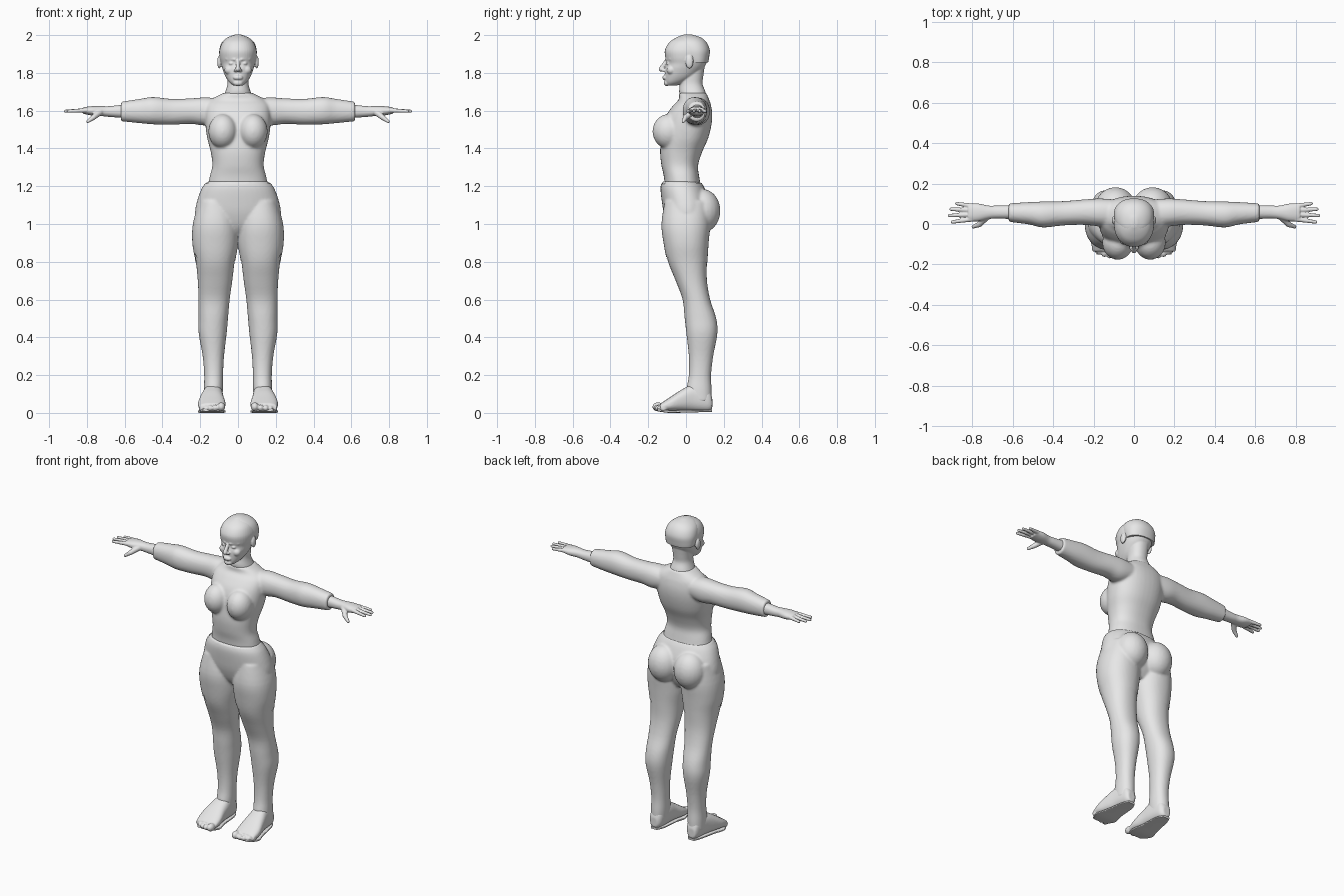
import bpy, bmesh, math
from mathutils import Vector, Matrix

grey = bpy.data.materials.new("plain_grey")
grey.diffuse_color = (0.8, 0.8, 0.8, 1)


def spline(rows, steps=4):
    """Catmull-Rom resampling of a table of cross-sections."""
    out = []
    for i in range(len(rows) - 1):
        p = [rows[max(i - 1, 0)], rows[i], rows[i + 1], rows[min(i + 2, len(rows) - 1)]]
        for k in range(steps):
            t = k / steps
            out.append([0.5 * (2 * b + (c - a) * t + (2 * a - 5 * b + 4 * c - d) * t * t
                               + (3 * b - a - 3 * c + d) * t ** 3) for a, b, c, d in zip(*p)])
    return out + [list(rows[-1])]


def loft(bm, rows, axis="z", side=1, power=2.2, n=40):
    """Closed skin through boxes (position, a0, a1, b0, b1) along an axis."""
    rings = []
    for t, a0, a1, b0, b1 in spline(rows):
        ring = []
        for k in range(n):
            c, s = math.cos(k * math.tau / n), math.sin(k * math.tau / n)
            c = math.copysign(abs(c) ** (2 / power), c)
            s = math.copysign(abs(s) ** (2 / power), s)
            a = (a0 + a1) / 2 + (a1 - a0) / 2 * c
            b = (b0 + b1) / 2 + (b1 - b0) / 2 * s
            x, y, z = {"z": (a, b, t), "x": (t, a, b), "y": (a, t, b)}[axis]
            ring.append(bm.verts.new((x * side, y, z)))
        rings.append(ring)
    for p, q in zip(rings, rings[1:]):
        for k in range(n):
            bm.faces.new((p[k], p[(k + 1) % n], q[(k + 1) % n], q[k]))
    bm.faces.new(rings[0])
    bm.faces.new(rings[-1])


def centred(rows):
    return [(z, -w, w, y0, y1) for z, w, y0, y1 in rows]


def ball(bm, c, r, side=1):
    m = Matrix.Translation((c[0] * side, c[1], c[2])) @ Matrix.Diagonal((*r, 1))
    bmesh.ops.create_uvsphere(bm, u_segments=24, v_segments=16, radius=1, matrix=m)


def rod(bm, a, b, ra, rb, side=1):
    """Tapered rod with round ends."""
    a, b = (Vector((v[0] * side, v[1], v[2])) for v in (a, b))
    d = b - a
    m = Matrix.Translation((a + b) / 2) @ d.to_track_quat("Z", "Y").to_matrix().to_4x4()
    bmesh.ops.create_cone(bm, cap_ends=True, segments=16, radius1=ra, radius2=rb,
                          depth=d.length, matrix=m)
    ball(bm, a, (ra,) * 3)
    ball(bm, b, (rb,) * 3)


def finish(name, bm, voxel=0, smooth=4):
    """Make the object; with a voxel size, melt its pieces into one skin."""
    bmesh.ops.recalc_face_normals(bm, faces=bm.faces)
    me = bpy.data.meshes.new(name)
    bm.to_mesh(me)
    bm.free()
    ob = bpy.data.objects.new(name, me)
    bpy.context.collection.objects.link(ob)
    bpy.ops.object.select_all(action="DESELECT")
    ob.select_set(True)
    bpy.context.view_layer.objects.active = ob
    if voxel:
        r = ob.modifiers.new("melt", "REMESH")
        r.mode, r.voxel_size = "VOXEL", voxel
        s = ob.modifiers.new("soften", "SMOOTH")
        s.factor, s.iterations = 0.5, smooth
        for m in ("melt", "soften"):
            bpy.ops.object.modifier_apply(modifier=m)
    ob.data.materials.clear()
    ob.data.materials.append(grey)
    bpy.ops.object.shade_smooth_by_angle(angle=math.radians(50))
    return ob


# Shirt: trunk, bust and sleeves
bm = bmesh.new()
loft(bm, centred([
    (1.17, .165, -.11, .085), (1.25, .150, -.117, .070), (1.31, .136, -.130, .064),
    (1.38, .144, -.137, .085), (1.45, .162, -.132, .116), (1.52, .172, -.122, .134),
    (1.58, .174, -.102, .139), (1.63, .168, -.066, .132), (1.66, .140, -.038, .122),
    (1.695, .075, -.038, .107)]), power=2.3)
for s in (1, -1):
    ball(bm, (.08, -.092, 1.49), (.077, .085, .092), s)
    loft(bm, [(.08, -.02, .12, 1.54, 1.662), (.17, -.012, .126, 1.522, 1.670),
              (.25, -.004, .121, 1.530, 1.665), (.35, -.007, .113, 1.526, 1.662),
              (.45, -.017, .111, 1.528, 1.672), (.52, -.002, .108, 1.534, 1.662),
              (.62, .011, .102, 1.544, 1.647)], "x", s)
finish("shirt", bm, .008)

# Hips and legs
bm = bmesh.new()
loft(bm, centred([
    (1.225, .160, -.125, .074), (1.19, .188, -.132, .095), (1.12, .214, -.125, .120),
    (1.05, .224, -.112, .120), (.98, .195, -.085, .10), (.93, .11, -.04, .07)]))
for s in (1, -1):
    loft(bm, [(1.12, .03, .205, -.11, .12), (1.0, .003, .236, -.127, .125),
              (.9, .002, .239, -.116, .117), (.8, .018, .223, -.095, .111),
              (.7, .030, .213, -.055, .111), (.6, .044, .209, -.018, .128),
              (.5, .053, .209, -.007, .160), (.42, .060, .208, .002, .166),
              (.3, .074, .187, .015, .144), (.2, .079, .179, .015, .133),
              (.12, .080, .181, .002, .136), (.06, .085, .180, .01, .136)], side=s)
    ball(bm, (.092, .087, 1.07), (.096, .092, .112), s)
legs = finish("legs", bm, .008)

# Torn shorts: a thin layer just off the legs, ragged at the hem
bm = bmesh.new()
bm.from_mesh(legs.data)


def outside_shorts(c):
    tooth = abs((abs(c.x) / .045) % 1 - .5) * .09 if c.y < .02 else 0
    return c.z < .80 + tooth or c.z > 1.215


bmesh.ops.delete(bm, context="FACES",
                 geom=[f for f in bm.faces if outside_shorts(f.calc_center_median())])
bm.normal_update()
for v, n in [(v, v.normal.copy()) for v in bm.verts]:
    v.co += n * .003
finish("torn_shorts", bm)

# Feet with toes, and soles beneath
feet, soles = bmesh.new(), bmesh.new()
for s in (1, -1):
    loft(feet, [(.139, .110, .158, .02, .08), (.115, .090, .172, .008, .13),
                (.04, .080, .185, .008, .15), (-.02, .075, .200, .008, .125),
                (-.08, .066, .212, .008, .086), (-.135, .070, .205, .01, .05)],
         "y", s, 2.5)
    for x, y, r in ((.089, -.148, .024), (.120, -.148, .018), (.147, -.143, .017),
                    (.172, -.133, .016), (.195, -.118, .015)):
        ball(feet, (x, y, r + .008), (r * .9, r * 1.25, r), s)
    loft(soles, [(.137, .11, .155, .004, .016), (.09, .088, .174, .004, .016),
                 (-.02, .080, .195, .001, .015), (-.09, .066, .213, 0, .014),
                 (-.150, .085, .185, .008, .024)], "y", s, 5)
finish("feet", feet, .005)
finish("soles", soles)

# Forearms, hands and fingers
bm = bmesh.new()
for s in (1, -1):
    loft(bm, [(.59, .024, .094, 1.560, 1.634), (.68, .027, .091, 1.567, 1.624),
              (.72, .024, .091, 1.571, 1.624), (.77, .013, .101, 1.574, 1.624),
              (.82, .014, .100, 1.584, 1.618)], "x", s)
    for y0, y1, x1 in ((.024, .010, .898), (.046, .042, .914), (.068, .073, .905), (.089, .101, .877)):
        rod(bm, (.80, y0, 1.602), (x1, y1, 1.597), .0125, .0085, s)
    rod(bm, (.73, .035, 1.593), (.765, -.002, 1.565), .018, .014, s)
    rod(bm, (.765, -.002, 1.565), (.795, -.014, 1.543), .014, .009, s)
finish("hands", bm, .004, 3)

# Head with neck, nose, mouth, brows, cheeks and ears
bm = bmesh.new()
loft(bm, centred([
    (1.733, .024, -.102, -.05), (1.75, .046, -.110, -.005), (1.78, .066, -.112, .05),
    (1.82, .082, -.111, .09), (1.85, .090, -.103, .108), (1.88, .097, -.109, .118),
    (1.92, .098, -.112, .122), (1.96, .083, -.090, .106), (1.985, .055, -.055, .078),
    (2.002, .015, -.015, .03)]))
loft(bm, centred([(1.66, .082, -.025, .113), (1.70, .067, -.036, .103),
                  (1.74, .056, -.032, .088), (1.78, .056, -.030, .091),
                  (1.84, .060, -.020, .10)]))
rod(bm, (0, -.101, 1.868), (0, -.132, 1.820), .009, .013)
ball(bm, (0, -.112, 1.775), (.026, .013, .013))
ball(bm, (0, -.102, 1.746), (.026, .016, .016))
for s in (1, -1):
    ball(bm, (.012, -.118, 1.814), (.011, .012, .009), s)
    rod(bm, (.018, -.102, 1.872), (.058, -.080, 1.874), .009, .009, s)
    ball(bm, (.045, -.078, 1.815), (.027, .025, .025), s)
    ball(bm, (.034, -.092, 1.850), (.015, .013, .009), s)
    ball(bm, (.099, .018, 1.857), (.011, .021, .034), s)
finish("head", bm, .004, 3)

# Cropped hair covering the back of the skull
bm = bmesh.new()
loft(bm, centred([(1.855, .092, -.005, .117), (1.88, .097, -.02, .122),
                  (1.92, .099, -.04, .126), (1.96, .086, -.05, .110),
                  (1.987, .056, -.042, .08), (2.003, .014, -.01, .03)]))
finish("hair", bm)
